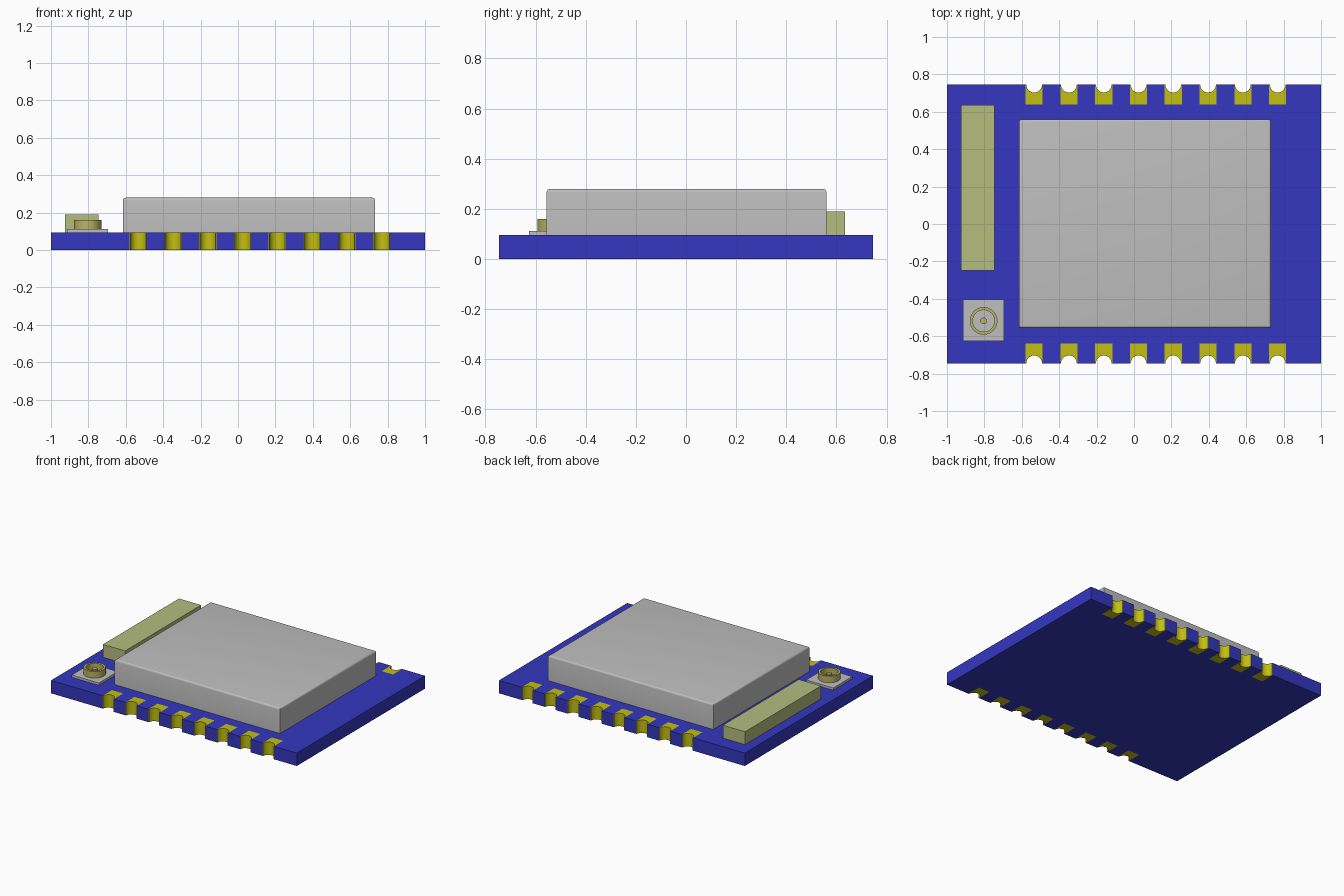
import bpy, bmesh, math

if "Cube" in bpy.data.objects:
    bpy.data.objects.remove(bpy.data.objects["Cube"])


def material(name, rgb):
    m = bpy.data.materials.new(name)
    m.use_nodes = True
    m.diffuse_color = (*rgb, 1)
    m.node_tree.nodes["Principled BSDF"].inputs["Base Color"].default_value = (*rgb, 1)
    return m


BLUE = material("board blue", (0.033, 0.038, 0.52))
SILVER = material("shield silver", (0.52, 0.52, 0.52))
YELLOW = material("pad gold", (0.54, 0.52, 0.006))
KHAKI = material("antenna khaki", (0.46, 0.51, 0.21))
BRASS = material("connector brass", (0.49, 0.45, 0.13))


def finish(name, bm, mat):
    bmesh.ops.recalc_face_normals(bm, faces=bm.faces)
    mesh = bpy.data.meshes.new(name)
    bm.to_mesh(mesh)
    bm.free()
    mesh.materials.append(mat)
    ob = bpy.data.objects.new(name, mesh)
    bpy.context.collection.objects.link(ob)
    bpy.ops.object.select_all(action="DESELECT")
    ob.select_set(True)
    bpy.context.view_layer.objects.active = ob
    bpy.ops.object.shade_smooth_by_angle(angle=math.radians(30))
    return ob


def extrude(name, outline, z0, z1, mat):
    """Solid from a flat outline of (x, y) points."""
    bm = bmesh.new()
    face = bm.faces.new([bm.verts.new((x, y, z0)) for x, y in outline])
    new = bmesh.ops.extrude_face_region(bm, geom=[face], use_keep_orig=True)["geom"]
    bmesh.ops.translate(bm, vec=(0, 0, z1 - z0),
                        verts=[g for g in new if isinstance(g, bmesh.types.BMVert)])
    return finish(name, bm, mat)


def box(name, x0, x1, y0, y1, z0, z1, mat, bevel=0):
    bm = bmesh.new()
    bmesh.ops.create_cube(bm, size=1)
    for v in bm.verts:
        v.co.x = x1 if v.co.x > 0 else x0
        v.co.y = y1 if v.co.y > 0 else y0
        v.co.z = z1 if v.co.z > 0 else z0
    if bevel:
        top = [e for e in bm.edges if all(v.co.z == max(w.co.z for w in bm.verts) for v in e.verts)]
        bmesh.ops.bevel(bm, geom=top, offset=bevel, segments=4, profile=0.5, affect="EDGES")
    return finish(name, bm, mat)


def lathe(name, profile, x, y, mat, closed=False, steps=40):
    """Revolve (radius, z) points about a vertical axis."""
    bm = bmesh.new()
    verts = [bm.verts.new((r, 0, z)) for r, z in profile]
    pairs = list(zip(verts, verts[1:])) + ([(verts[-1], verts[0])] if closed else [])
    edges = [bm.edges.new(p) for p in pairs]
    bmesh.ops.spin(bm, geom=verts + edges, cent=(0, 0, 0), axis=(0, 0, 1),
                   angle=math.tau, steps=steps, use_merge=True)
    bmesh.ops.remove_doubles(bm, verts=bm.verts, dist=0.0001)
    bmesh.ops.translate(bm, verts=bm.verts, vec=(x, y, 0))
    return finish(name, bm, mat)


THICK = 0.095
HALF_Y = 0.745
PAD_HALF, PAD_DEEP, HOLE = 0.046, 0.107, 0.042
PAD_X = [-0.534 + 0.186 * i for i in range(8)]

# Circuit board with a slot for each edge pad
front = [(-1, -HALF_Y)]
for x in PAD_X:
    inner = -HALF_Y + PAD_DEEP
    front += [(x - PAD_HALF, -HALF_Y), (x - PAD_HALF, inner),
              (x + PAD_HALF, inner), (x + PAD_HALF, -HALF_Y)]
front.append((1, -HALF_Y))
extrude("circuit_board", front + [(x, -y) for x, y in reversed(front)], 0, THICK, BLUE)

# Gold edge pads with half-round cutouts, front and back rows
for side, row in ((-1, "front"), (1, "back")):
    for i, x in enumerate(PAD_X):
        arc = [(x + HOLE * math.cos(a), HALF_Y - HOLE * math.sin(a))
               for a in (math.pi * k / 14 for k in range(15))]
        outline = [(x - PAD_HALF, HALF_Y), (x - PAD_HALF, HALF_Y - PAD_DEEP),
                   (x + PAD_HALF, HALF_Y - PAD_DEEP), (x + PAD_HALF, HALF_Y)] + arc
        extrude(f"{row}_pad_{i + 1}", [(px, side * py) for px, py in outline], 0, THICK, YELLOW)

# Metal shield can and chip antenna
box("shield_can", -0.615, 0.732, -0.556, 0.56, THICK, 0.28, SILVER, bevel=0.014)
box("chip_antenna", -0.925, -0.745, -0.248, 0.635, THICK, 0.19, KHAKI)

# Coaxial antenna connector
CX, CY = -0.804, -0.518
box("connector_base", -0.915, -0.694, -0.626, -0.405, THICK, 0.112, SILVER)
lathe("connector_ring", [(0.058, 0.112), (0.074, 0.112), (0.074, 0.16), (0.058, 0.16)],
      CX, CY, BRASS, closed=True)
lathe("connector_pin", [(0, 0.112), (0.018, 0.112), (0.018, 0.15), (0, 0.15)],
      CX, CY, BRASS, steps=20)
